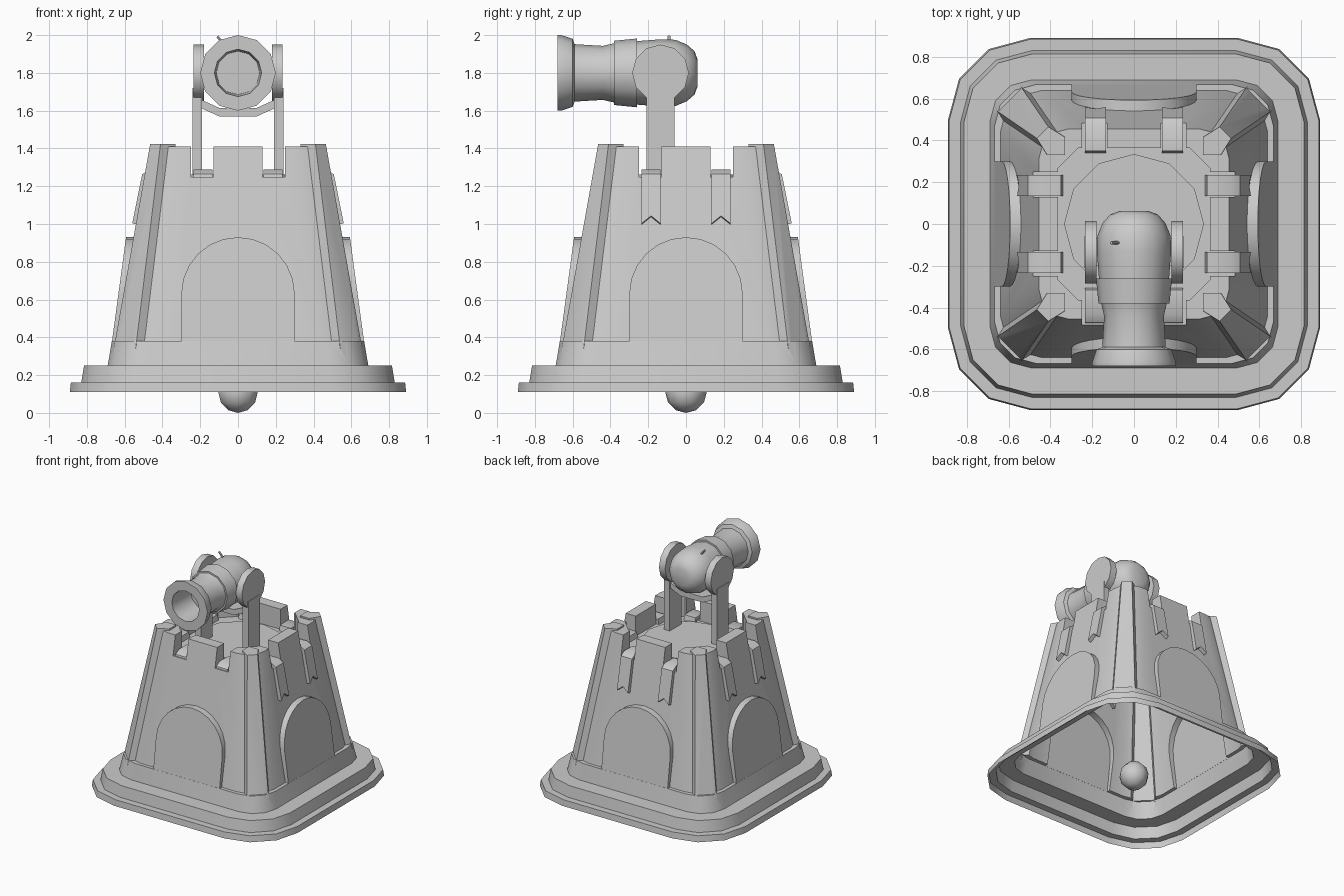
import bpy, bmesh
from math import sin, cos, pi, radians
from mathutils import Matrix, Vector

if "Cube" in bpy.data.objects:
    bpy.data.objects.remove(bpy.data.objects["Cube"])


def make(name, verts, faces, smooth=True):
    me = bpy.data.meshes.new(name)
    me.from_pydata([tuple(v) for v in verts], [], faces)
    bm = bmesh.new()
    bm.from_mesh(me)
    bmesh.ops.remove_doubles(bm, verts=bm.verts, dist=1e-5)
    bmesh.ops.recalc_face_normals(bm, faces=bm.faces)
    bm.to_mesh(me)
    bm.free()
    ob = bpy.data.objects.new(name, me)
    bpy.context.collection.objects.link(ob)
    if smooth:
        shade(ob)
    return ob


def select(ob):
    bpy.ops.object.select_all(action='DESELECT')
    ob.select_set(True)
    bpy.context.view_layer.objects.active = ob


def shade(ob):
    select(ob)
    bpy.ops.object.shade_smooth_by_angle(angle=radians(36))


def bridge(name, rings, smooth=True, caps=True):
    n = len(rings[0])
    verts = [v for r in rings for v in r]
    faces = [(k * n + i, k * n + (i + 1) % n, (k + 1) * n + (i + 1) % n, (k + 1) * n + i)
             for k in range(len(rings) - 1) for i in range(n)]
    if caps:
        faces += [tuple(range(n)), tuple(range(len(verts) - n, len(verts)))]
    return make(name, verts, faces, smooth)


def rounded_square(half, rad, z, seg=3):
    pts = []
    for q in range(4):
        a0 = q * pi / 2
        c = Matrix.Rotation(a0, 3, 'Z') @ Vector((half - rad, half - rad, z))
        for i in range(seg + 1):
            a = a0 + i * pi / 2 / seg
            pts.append((c.x + rad * cos(a), c.y + rad * sin(a), z))
    return pts


def box(name, lo, hi):
    rings = [[(lo[0], lo[1], z), (hi[0], lo[1], z), (hi[0], hi[1], z), (lo[0], hi[1], z)]
             for z in (lo[2], hi[2])]
    return bridge(name, rings, False)


def turn(ob, quarter):
    ob.data.transform(Matrix.Rotation(quarter * pi / 2, 4, 'Z'))
    return ob


def boolean(ob, other, op):
    m = ob.modifiers.new("cut", 'BOOLEAN')
    m.operation, m.object, m.solver = op, other, 'EXACT'
    select(ob)
    bpy.ops.object.modifier_apply(modifier=m.name)
    bpy.data.objects.remove(other)


# Tower: stepped foot, low band and recessed tapering wall
levels = [(.89, .39, .11), (.885, .39, .16), (.83, .34, .16), (.815, .33, .25),
          (.69, .2, .25), (.668, .2, .38), (.64, .2, .38), (.455, .14, 1.41)]
tower = bridge("tower_shell", [rounded_square(*l) for l in levels], False)

for q in range(4):
    # Raised arch panel on each side
    outline = [(-.3, .34), (.3, .34)]
    outline += [(.3 * cos(i * pi / 12), .63 + .3 * sin(i * pi / 12)) for i in range(13)]
    outer = [(x, -(.667 - (z - .38) * .135), z) for x, z in outline]
    inner = [(x, -.38, z) for x, z in outline]
    boolean(tower, turn(bridge("arch_panel", [outer, inner], False), q), 'UNION')
    # Raised pillar on each corner
    low = [(.542, .658), (.658, .542), (.59, .43), (.43, .43), (.43, .59)]
    top = [(.41, .465), (.465, .41), (.415, .33), (.33, .33), (.33, .415)]
    rings = [[(x, y, z) for x, y in pts] for pts, z in ((low, .34), (top, 1.424))]
    boolean(tower, turn(bridge("corner_pillar", rings, False), q), 'UNION')

# Open fighting deck and battlement gaps
boolean(tower, bridge("deck_cutter", [rounded_square(.365, .1, z, 1) for z in (1.245, 1.6)], False),
        'DIFFERENCE')
for s in (-1, 1):
    a, b = sorted((s * .13, s * .25))
    boolean(tower, box("gap_cutter", (a, -1, 1.25), (b, 1, 1.6)), 'DIFFERENCE')
    boolean(tower, box("gap_cutter", (-1, a, 1.25), (1, b, 1.6)), 'DIFFERENCE')

# Open the underside so the tower is a hollow shell
bm = bmesh.new()
bm.from_mesh(tower.data)
bmesh.ops.delete(bm, geom=[f for f in bm.faces if max(v.co.z for v in f.verts) < .115],
                 context='FACES')
bm.to_mesh(tower.data)
bm.free()
shade(tower)

# Round platform on the deck
bridge("deck_platform", [[(.335 * cos(i * pi / 6), .335 * sin(i * pi / 6), z) for i in range(12)]
                         for z in (1.235, 1.262)])

# Notched cloth strips hung over every battlement gap
path = [(.345, 1.2), (.36, 1.275), (.46, 1.275), (.495, 1.255), (.505, 1.2), (.545, 1.0)]
for q in range(4):
    for s in (-1, 1):
        shift = .035 if q == 0 else 0
        rings = []
        for k, (d, z) in enumerate(path):
            last = k == len(path) - 1
            row = []
            for t in (-1, 0, 1):
                up = .04 if last and t == 0 else 0
                row.append(Vector((s * .185 + t * .05, -(d - shift - up * .2), z + up)))
            rings.append(row)
        verts = [v for r in rings for v in r]
        faces = [(3 * k + i, 3 * k + i + 1, 3 * k + i + 4, 3 * k + i + 3)
                 for k in range(len(path) - 1) for i in range(2)]
        cloth = make("hanging_strip", verts, faces, False)
        turn(cloth, q)
        m = cloth.modifiers.new("thickness", 'SOLIDIFY')
        m.thickness, m.offset = .03, 0
        select(cloth)
        bpy.ops.object.modifier_apply(modifier=m.name)
        shade(cloth)

# Cannon barrel turned around the y axis, with a hollow mouth
profile = [(.062, .07), (.045, .115), (.005, .15), (-.055, .175), (-.13, .178), (-.26, .168),
           (-.26, .182), (-.38, .17), (-.38, .157), (-.44, .143), (-.59, .152), (-.60, .18),
           (-.66, .2), (-.68, .2), (-.68, .125), (-.45, .115)]
bridge("cannon_barrel", [[(r * sin(i * pi / 6), y, 1.8 + r * cos(i * pi / 6)) for i in range(12)]
                         for y, r in profile])

# Cannon mount: posts, round cheeks and cradle strap
for s in (-1, 1):
    a, b = sorted((s * .19, s * .24))
    box("mount_post", (a, -.21, 1.22), (b, -.06, 1.72))
    bridge("mount_cheek", [[(x, -.135 + .15 * cos(i * pi / 6), 1.8 + .15 * sin(i * pi / 6))
                            for i in range(12)] for x in (s * .18, s * .235)])
strap = [(-.2, 1.66), (-.1, 1.615), (.1, 1.615), (.2, 1.66)]
strap += [(x, z - .045) for x, z in reversed(strap)]
bridge("cradle_strap", [[(x, y, z) for x, z in strap] for y in (-.2, -.07)])

# Fuse
bpy.ops.mesh.primitive_cylinder_add(vertices=6, radius=.008, depth=.06,
                                    location=(-.09, -.09, 1.97), rotation=(0, radians(-40), 0))
bpy.context.object.name = "fuse"

# Ball hanging under the open foot
bpy.ops.mesh.primitive_uv_sphere_add(segments=10, ring_count=6, radius=.11, location=(0, 0, .11))
bpy.context.object.name = "clapper_ball"
bpy.ops.object.shade_smooth()
